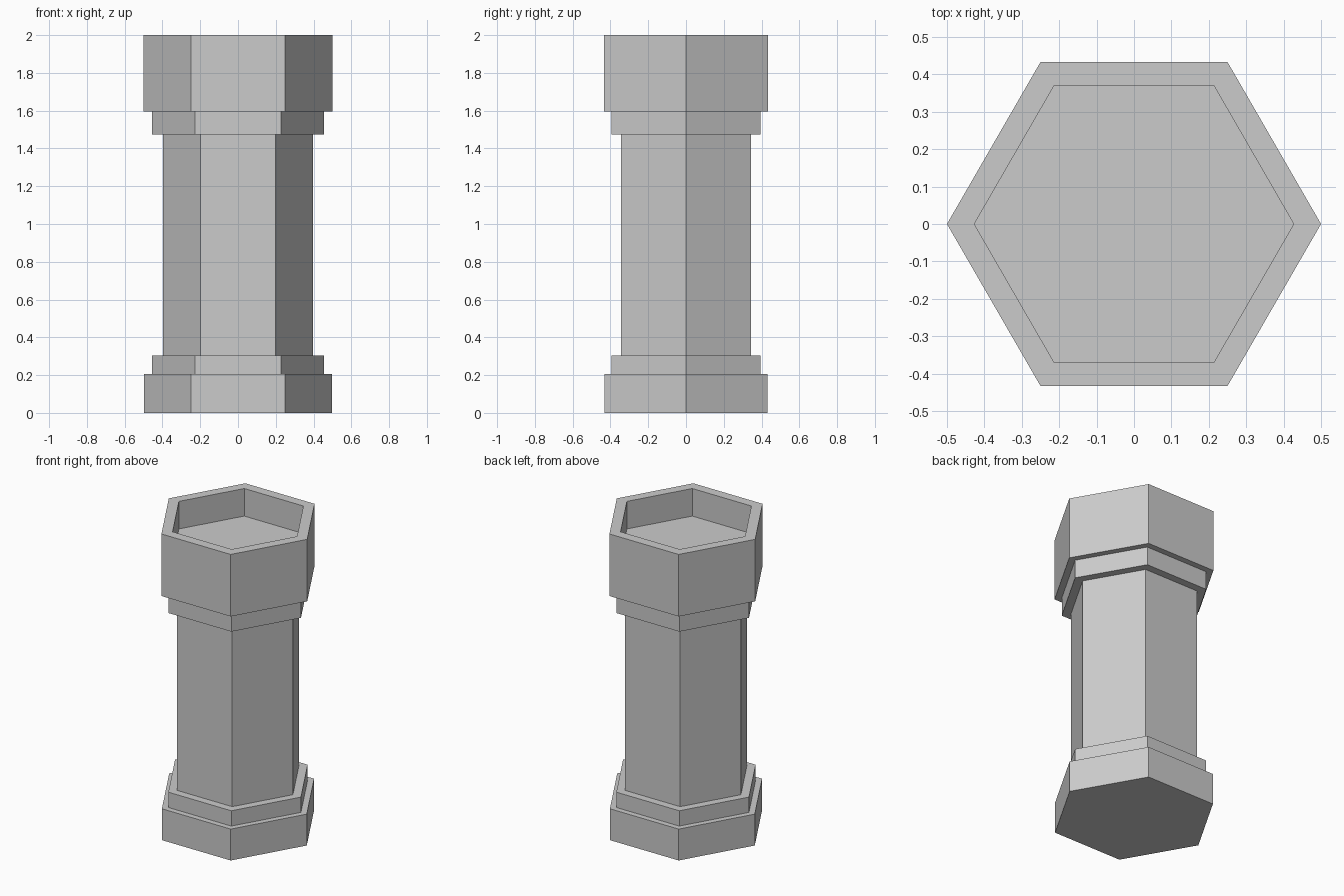
import bpy, bmesh, math

if "Cube" in bpy.data.objects:
    bpy.data.objects.remove(bpy.data.objects["Cube"])

SIDES = 6
# (corner radius, height) from the underside up, over the rim and into the recess
PROFILE = [
    (0.497, 0.0), (0.497, 0.205),     # base
    (0.455, 0.205), (0.455, 0.305),   # lower collar
    (0.397, 0.305), (0.397, 1.475),   # shaft
    (0.455, 1.475), (0.455, 1.595),   # upper collar
    (0.50, 1.595), (0.50, 2.0),       # capital
    (0.427, 2.0), (0.427, 1.82),      # recessed top
]


def hex_ring(bm, radius, z):
    return [bm.verts.new((radius * math.cos(math.tau * i / SIDES),
                          radius * math.sin(math.tau * i / SIDES), z))
            for i in range(SIDES)]


# Hexagonal column swept from the profile
bm = bmesh.new()
rings = [hex_ring(bm, r, z) for r, z in PROFILE]
for low, high in zip(rings, rings[1:]):
    for i in range(SIDES):
        j = (i + 1) % SIDES
        bm.faces.new((low[i], low[j], high[j], high[i]))

# Underside and recess floor
bm.faces.new(rings[0][::-1])
bm.faces.new(rings[-1])

mesh = bpy.data.meshes.new("hexagonal_column")
bm.to_mesh(mesh)
bm.free()
column = bpy.data.objects.new("hexagonal_column", mesh)
bpy.context.collection.objects.link(column)
